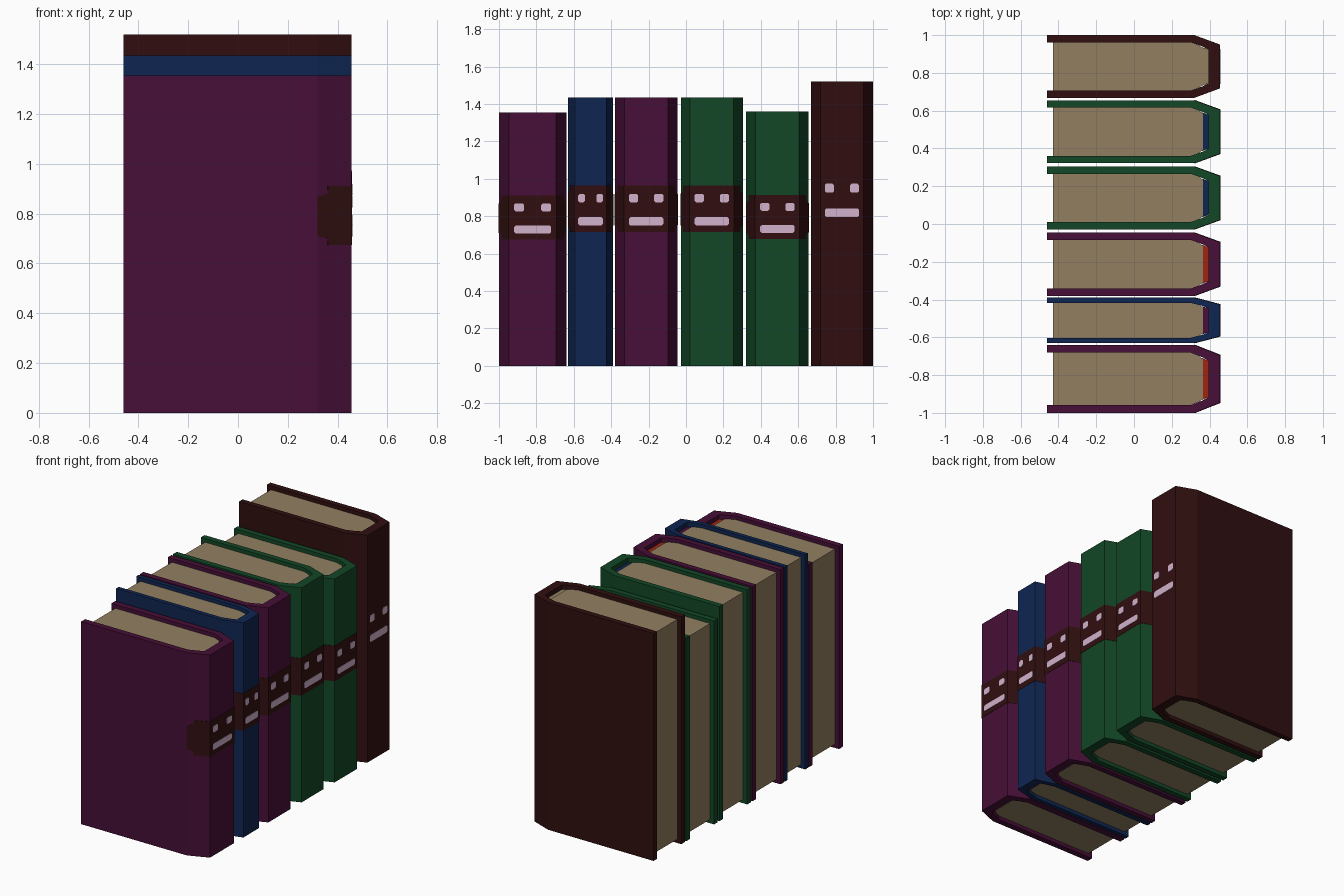
import bpy, bmesh

if "Cube" in bpy.data.objects:
    bpy.data.objects.remove(bpy.data.objects["Cube"])


def material(name, rgb):
    """Flat colour from sRGB 0-255 to linear."""
    lin = []
    for c in rgb:
        c = c / 255
        lin.append(c / 12.92 if c <= 0.04045 else ((c + 0.055) / 1.055) ** 2.4)
    m = bpy.data.materials.new(name)
    m.diffuse_color = (*lin, 1)
    m.use_nodes = True
    m.node_tree.nodes["Principled BSDF"].inputs["Base Color"].default_value = m.diffuse_color
    return m


PURPLE = material("purple cover", (71, 15, 55))
NAVY = material("navy cover", (15, 38, 82))
GREEN = material("green cover", (18, 71, 38))
BROWN = material("dark brown", (49, 15, 16))
PAPER = material("paper", (146, 127, 97))
PINK = material("pale pink", (209, 178, 204))
RED = material("orange red", (158, 38, 16))


def finish(name, bm, mat):
    me = bpy.data.meshes.new(name)
    bm.to_mesh(me)
    bm.free()
    me.materials.append(mat)
    ob = bpy.data.objects.new(name, me)
    bpy.context.collection.objects.link(ob)
    return ob


def prism(name, points, offset, mat):
    """Extrude a flat 3D polygon along an offset."""
    bm = bmesh.new()
    face = bm.faces.new([bm.verts.new(p) for p in points])
    ext = bmesh.ops.extrude_face_region(bm, geom=[face], use_keep_orig=True)
    verts = [v for v in ext["geom"] if isinstance(v, bmesh.types.BMVert)]
    bmesh.ops.translate(bm, verts=verts, vec=offset)
    bmesh.ops.recalc_face_normals(bm, faces=bm.faces)
    return finish(name, bm, mat)


def mirrored(half):
    """Complete a half profile (x, width fraction) across the book's middle."""
    return half + [(x, 1 - f) for x, f in reversed(half)]


OUTER = mirrored([(-0.46, 0), (0.32, 0), (0.455, 0.15)])
INNER = mirrored([(-0.46, 0.115), (0.30, 0.115), (0.365, 0.185), (0.395, 0.235)])
PAGES = mirrored([(-0.43, 0.115), (0.30, 0.115), (0.345, 0.165), (0.365, 0.21)])
LINING = mirrored([(0.36, 0.19), (0.395, 0.235)])


def book(n, y0, y1, h, cover, lining, has_band):
    w = y1 - y0

    def outline(profile, z):
        return [(x, y0 + f * w, z) for x, f in profile]

    # wrapped cover, page block and lining strip behind the pages
    prism(f"cover_{n}", outline(OUTER + INNER[::-1], 0), (0, 0, h), cover)
    prism(f"pages_{n}", outline(PAGES, 0.025), (0, 0, h - 0.05), PAPER)
    prism(f"spine_lining_{n}", outline(LINING, 0.03), (0, 0, h - 0.06), lining)

    # band with stepped ends, wrapped over the spine and its bevels
    front = 0.454
    if has_band:
        cols = [(0, 0.524, 0.640), (0.29, 0.517, 0.650),
                (0.30, 0.498, 0.672), (1, 0.498, 0.672)]
        path = []
        for t, lo, hi in cols:
            path.append((0.32 + t * 0.137, -0.002 + t * 0.15 * w, lo * h, hi * h))
        path += [(x, w - y, lo, hi) for x, y, lo, hi in reversed(path)]
        bm = bmesh.new()
        low = [bm.verts.new((x, y0 + y, lo)) for x, y, lo, hi in path]
        top = [bm.verts.new((x, y0 + y, hi)) for x, y, lo, hi in path]
        for i in range(len(path) - 1):
            bm.faces.new((low[i], low[i + 1], top[i + 1], top[i]))
        band = finish(f"spine_band_{n}", bm, BROWN)
        mod = band.modifiers.new("thickness", 'SOLIDIFY')
        mod.thickness = 0.004
        mod.offset = -1
        front = 0.456

    # two eyes and a mouth as clipped-corner plates
    for part, a, b, lo, hi in (("left_eye", 0.224, 0.372, 0.609, 0.641),
                               ("right_eye", 0.628, 0.776, 0.609, 0.641),
                               ("mouth", 0.224, 0.776, 0.523, 0.554)):
        ya, yb, za, zb, c = y0 + a * w, y0 + b * w, lo * h, hi * h, 0.008
        pts = [(ya + c, za), (yb - c, za), (yb, za + c), (yb, zb - c),
               (yb - c, zb), (ya + c, zb), (ya, zb - c), (ya, za + c)]
        prism(f"{part}_{n}", [(front, y, z) for y, z in pts], (0.003, 0, 0), PINK)


# the row of six books
BOOKS = [(-1.0, -0.64, 1.355, PURPLE, RED, True),
         (-0.63, -0.39, 1.435, NAVY, PURPLE, True),
         (-0.38, -0.046, 1.435, PURPLE, RED, True),
         (-0.028, 0.304, 1.435, GREEN, NAVY, True),
         (0.322, 0.655, 1.36, GREEN, NAVY, True),
         (0.668, 1.0, 1.52, BROWN, PAPER, False)]
for n, args in enumerate(BOOKS, 1):
    book(n, *args)
